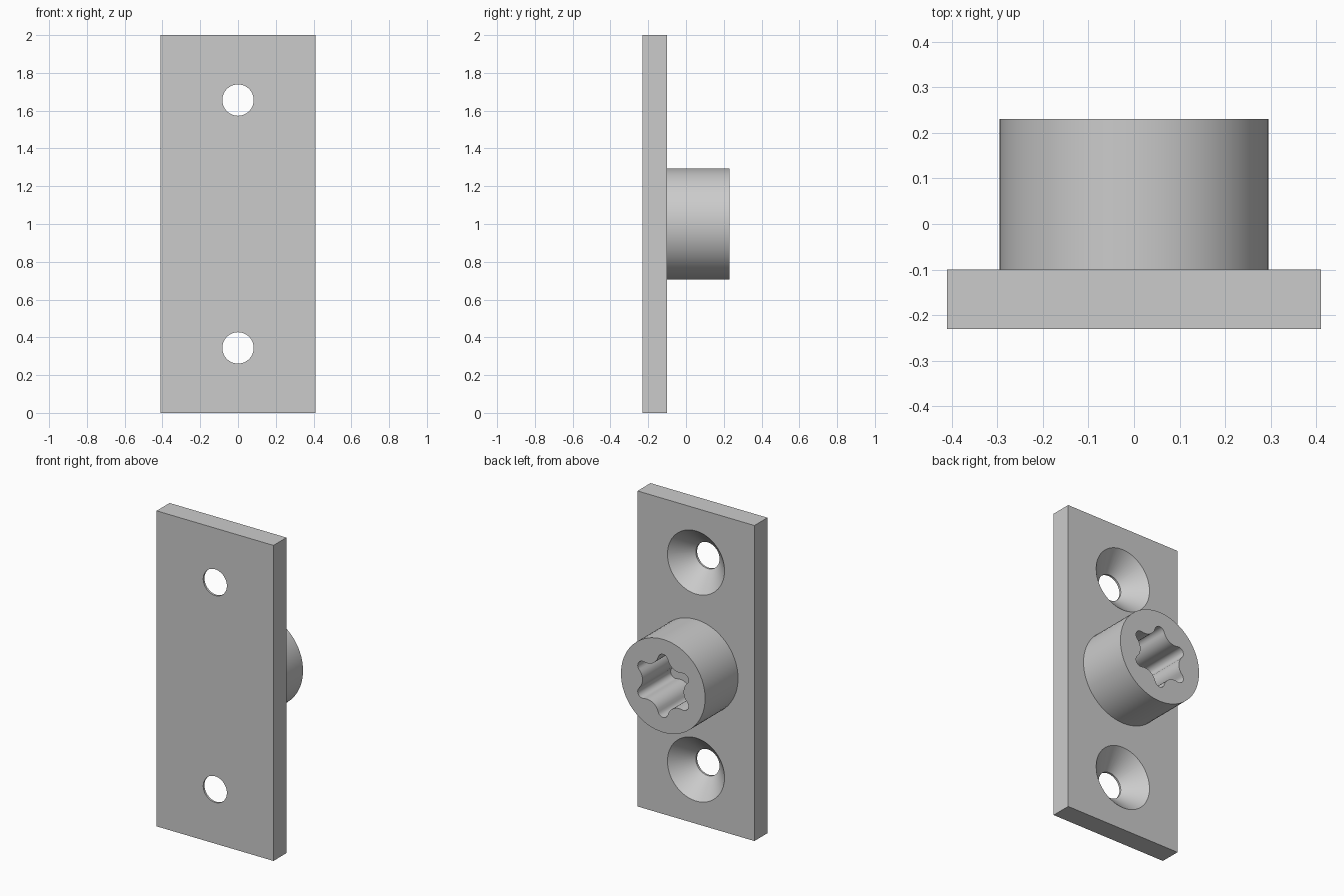
import bpy, bmesh
from math import pi, sin, cos, atan2, radians, sqrt
from mathutils import Matrix

cube = bpy.data.objects.get("Cube")
if cube:
    bpy.data.objects.remove(cube, do_unlink=True)

MID_Z = 1.0
FRONT, SEAT, BACK = -0.23, -0.10, 0.23   # y of plate front, plate back, boss end
HOLE_R, SINK_R, HOLE_OFFSET = 0.083, 0.20, 0.656

steel = bpy.data.materials.new("grey steel")
steel.use_nodes = True
grey = (0.6, 0.6, 0.6, 1)
steel.diffuse_color = grey
steel.node_tree.nodes["Principled BSDF"].inputs["Base Color"].default_value = grey


def finish(name, bm):
    bmesh.ops.recalc_face_normals(bm, faces=bm.faces)
    mesh = bpy.data.meshes.new(name)
    bm.to_mesh(mesh)
    bm.free()
    mesh.materials.append(steel)
    obj = bpy.data.objects.new(name, mesh)
    bpy.context.collection.objects.link(obj)
    return obj


def loft(name, sections):
    """Solid through a list of (y, outline) sections; outlines are (x, z) points."""
    bm = bmesh.new()
    rings = [[bm.verts.new((x, y, z)) for x, z in pts] for y, pts in sections]
    for a, b in zip(rings, rings[1:]):
        for i in range(len(a)):
            j = (i + 1) % len(a)
            bm.faces.new((a[i], a[j], b[j], b[i]))
    bm.faces.new(rings[0])
    bm.faces.new(rings[-1])
    return finish(name, bm)


def circle(r, z, n=64):
    return [(r * cos(2 * pi * i / n), z + r * sin(2 * pi * i / n)) for i in range(n)]


def star_outline(tip=0.20, valley=0.144, lobe_r=0.035, steps=8):
    """Six rounded lobes joined by tangent hollow arcs, one lobe pointing up."""
    c = tip - lobe_r
    k = cos(pi / 6)
    hollow_r = ((c * c + valley ** 2 - 2 * c * valley * k - lobe_r ** 2)
                / (2 * lobe_r - 2 * valley + 2 * c * k))
    d = valley + hollow_r
    # direction from a lobe centre to the next hollow centre
    t = atan2(d * sin(pi / 6), d * k - c)
    pts = []
    for lobe in range(6):
        base = pi / 2 + lobe * pi / 3
        for i in range(steps + 1):
            a = base - t + 2 * t * i / steps
            pts.append((c * cos(base) + lobe_r * cos(a),
                        MID_Z + c * sin(base) + lobe_r * sin(a)))
        mid = base + pi / 6
        half = pi - (t - pi / 6)
        half = pi - half if half > pi / 2 else half
        for i in range(1, steps):
            a = mid + pi + half - 2 * half * i / steps
            pts.append((d * cos(mid) + hollow_r * cos(a),
                        MID_Z + d * sin(mid) + hollow_r * sin(a)))
    return pts


def cut(obj, cutters):
    """Subtract the cutters, keep the result and remove the helpers."""
    for c in cutters:
        c.hide_render = True
        mod = obj.modifiers.new("cut", 'BOOLEAN')
        mod.operation, mod.solver, mod.object = 'DIFFERENCE', 'EXACT', c
    bpy.context.view_layer.update()
    graph = bpy.context.evaluated_depsgraph_get()
    mesh = bpy.data.meshes.new_from_object(obj.evaluated_get(graph))
    obj.modifiers.clear()
    obj.data = mesh
    mesh.name = obj.name
    for c in cutters:
        bpy.data.objects.remove(c, do_unlink=True)


# Mounting plate with two countersunk screw holes
bm = bmesh.new()
bmesh.ops.create_cube(bm, size=1, matrix=Matrix.Translation((0, (FRONT + SEAT) / 2, MID_Z))
                      @ Matrix.Diagonal((0.82, SEAT - FRONT, 2, 1)))
plate = finish("mounting_plate", bm)
extra = 0.02
sinks = []
for side in (-1, 1):
    z = MID_Z + side * HOLE_OFFSET
    sinks.append(loft("screw_hole_cutter", [
        (FRONT - extra, circle(HOLE_R, z)),
        (SEAT - (SINK_R - HOLE_R), circle(HOLE_R, z)),
        (SEAT + extra, circle(SINK_R + extra, z))]))
cut(plate, sinks)

# Round boss with a six-lobed socket that reaches down to the plate
boss = loft("socket_boss", [(SEAT - extra, circle(0.295, MID_Z)), (BACK, circle(0.295, MID_Z))])
star = star_outline()
cut(boss, [loft("socket_cutter", [(SEAT - 2 * extra, star), (BACK + extra, star)])])

# Smooth the round walls, keep the rims crisp
bpy.ops.object.select_all(action='DESELECT')
for obj in (plate, boss):
    obj.select_set(True)
bpy.context.view_layer.objects.active = plate
bpy.ops.object.shade_smooth_by_angle(angle=radians(30))
